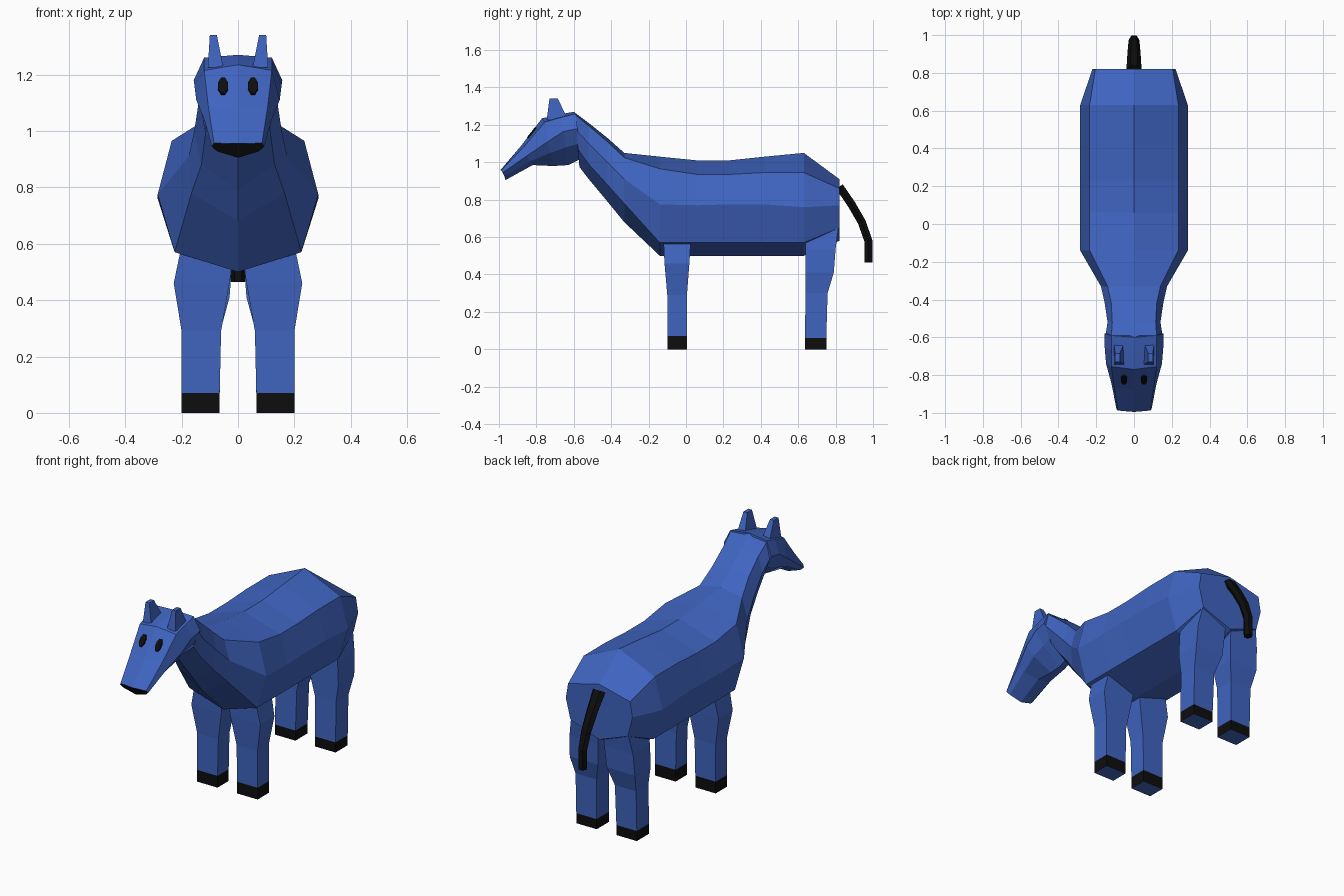
import bpy, bmesh, math
from mathutils import Vector


def material(name, rgb):
    m = bpy.data.materials.new(name)
    m.diffuse_color = (*rgb, 1)
    return m


BLUE = material("blue coat", (0.05, 0.128, 0.53))
BLACK = material("black", (0.004, 0.004, 0.004))


def loft(name, rings, mats, paint=None):
    """Skin a row of equal-length rings, cap both ends, colour faces by a rule."""
    bm = bmesh.new()
    rows = [[bm.verts.new(p) for p in ring] for ring in rings]
    n = len(rows[0])
    for a, b in zip(rows, rows[1:]):
        for i in range(n):
            j = (i + 1) % n
            bm.faces.new((a[i], a[j], b[j], b[i]))
    bm.faces.new(rows[0])
    bm.faces.new(rows[-1])
    bmesh.ops.recalc_face_normals(bm, faces=bm.faces[:])
    for f in bm.faces:
        f.normal_update()
        f.material_index = 1 if paint and paint(f) else 0
    me = bpy.data.meshes.new(name)
    bm.to_mesh(me)
    bm.free()
    for m in mats:
        me.materials.append(m)
    ob = bpy.data.objects.new(name, me)
    bpy.context.collection.objects.link(ob)
    return ob


def section(y_top, y_bot, zt, zu, zs, zl, zb, xu, xs, xl):
    """Symmetric eight-point ring: top, upper, side, lower, bottom."""
    half = [(0, zt), (xu, zu), (xs, zs), (xl, zl), (0, zb)]
    pts = [(x, y_top + (y_bot - y_top) * i / 4, z) for i, (x, z) in enumerate(half)]
    return pts + [(-x, y, z) for x, y, z in pts[3:0:-1]]


def box_ring(x0, x1, y0, y1, z, s=1):
    return [(s * x0, y0, z), (s * x1, y0, z), (s * x1, y1, z), (s * x0, y1, z)]


# Body and neck
body = [
    (0.82, 0.82, 0.91, 0.86, 0.77, 0.65, 0.58, 0.205, 0.22, 0.19),
    (0.63, 0.63, 1.05, 0.945, 0.76, 0.57, 0.50, 0.235, 0.285, 0.225),
    (0.42, 0.42, 1.03, 0.945, 0.775, 0.57, 0.50, 0.235, 0.285, 0.225),
    (0.23, 0.23, 1.01, 0.935, 0.775, 0.57, 0.50, 0.235, 0.285, 0.225),
    (0.06, 0.06, 1.01, 0.935, 0.77, 0.57, 0.50, 0.235, 0.285, 0.225),
    (-0.14, -0.14, 1.03, 0.965, 0.775, 0.57, 0.50, 0.235, 0.285, 0.225),
    (-0.33, -0.33, 1.05, 1.025, 0.91, 0.78, 0.68, 0.14, 0.175, 0.165),
    (-0.42, -0.42, 1.13, 1.11, 1.00, 0.88, 0.79, 0.12, 0.155, 0.13),
    (-0.52, -0.52, 1.21, 1.195, 1.10, 0.99, 0.91, 0.115, 0.14, 0.115),
    (-0.60, -0.57, 1.27, 1.255, 1.17, 1.07, 0.975, 0.12, 0.15, 0.11),
]
loft("body", [section(*s) for s in body], [BLUE])

# Head, with the muzzle end painted black
head = [
    (-0.60, -0.56, 1.27, 1.26, 1.18, 1.10, 1.02, 0.12, 0.157, 0.12),
    (-0.68, -0.63, 1.255, 1.24, 1.165, 1.08, 0.985, 0.12, 0.155, 0.11),
    (-0.77, -0.71, 1.235, 1.215, 1.11, 1.05, 0.98, 0.12, 0.148, 0.11),
    (-0.88, -0.82, 1.09, 1.085, 1.035, 1.005, 0.985, 0.105, 0.118, 0.09),
    (-0.995, -0.965, 0.955, 0.957, 0.945, 0.928, 0.905, 0.085, 0.093, 0.075),
]
loft("head", [section(*s) for s in head], [BLUE, BLACK],
     lambda f: f.calc_center_median().y < -0.96)

# Tail, a tapering six-sided tube
path = [(0.82, 0.87, 0.04), (0.885, 0.775, 0.036), (0.94, 0.68, 0.032),
        (0.975, 0.58, 0.028), (0.975, 0.465, 0.025)]
rings = []
for i, (y, z, w) in enumerate(path):
    a, b = path[max(i - 1, 0)], path[min(i + 1, len(path) - 1)]
    d = Vector((0, b[0] - a[0], b[1] - a[1])).normalized()
    side = Vector((0, -d.z, d.y))
    rings.append([Vector((w * math.cos(t), y, z)) + side * 0.025 * math.sin(t)
                  for t in (k * math.pi / 3 for k in range(6))])
loft("tail", rings, [BLACK])

# Leg profiles as x0, x1, y0, y1, z
front_leg = [(0.065, 0.20, -0.10, 0.005, 0), (0.065, 0.20, -0.10, 0.005, 0.07),
             (0.06, 0.20, -0.10, 0.005, 0.29), (0.03, 0.228, -0.115, 0.018, 0.46),
             (0.015, 0.205, -0.12, 0.025, 0.57)]
rear_leg = [(0.065, 0.20, 0.635, 0.75, 0), (0.065, 0.20, 0.635, 0.75, 0.06),
            (0.06, 0.20, 0.64, 0.757, 0.30), (0.03, 0.215, 0.64, 0.79, 0.41),
            (0.02, 0.21, 0.64, 0.80, 0.54), (0.02, 0.19, 0.64, 0.815, 0.65)]
ear = [(0.052, 0.107, -0.745, -0.63, 1.225), (0.075, 0.10, -0.73, -0.685, 1.34)]


def is_hoof(f):
    return f.calc_center_median().z < 0.07 and f.normal.z > -0.5


# Face slope used to seat the eyes
down = Vector((0, -0.11, -0.14)).normalized()
out = Vector((0, down.z, -down.y))

for s, label in ((1, "left"), (-1, "right")):
    loft(f"{label}_front_leg", [box_ring(*r, s) for r in front_leg], [BLUE, BLACK], is_hoof)
    loft(f"{label}_rear_leg", [box_ring(*r, s) for r in rear_leg], [BLUE, BLACK], is_hoof)
    loft(f"{label}_ear", [box_ring(*r, s) for r in ear], [BLUE])
    # Eye plate
    centre = Vector((s * 0.053, -0.822, 1.157))
    loft(f"{label}_eye",
         [[centre + out * h + Vector((0.0185 * math.cos(t), 0, 0)) + down * 0.038 * math.sin(t)
           for t in ((k + 0.5) * math.pi / 4 for k in range(8))] for h in (-0.002, 0.0075)],
         [BLACK])
